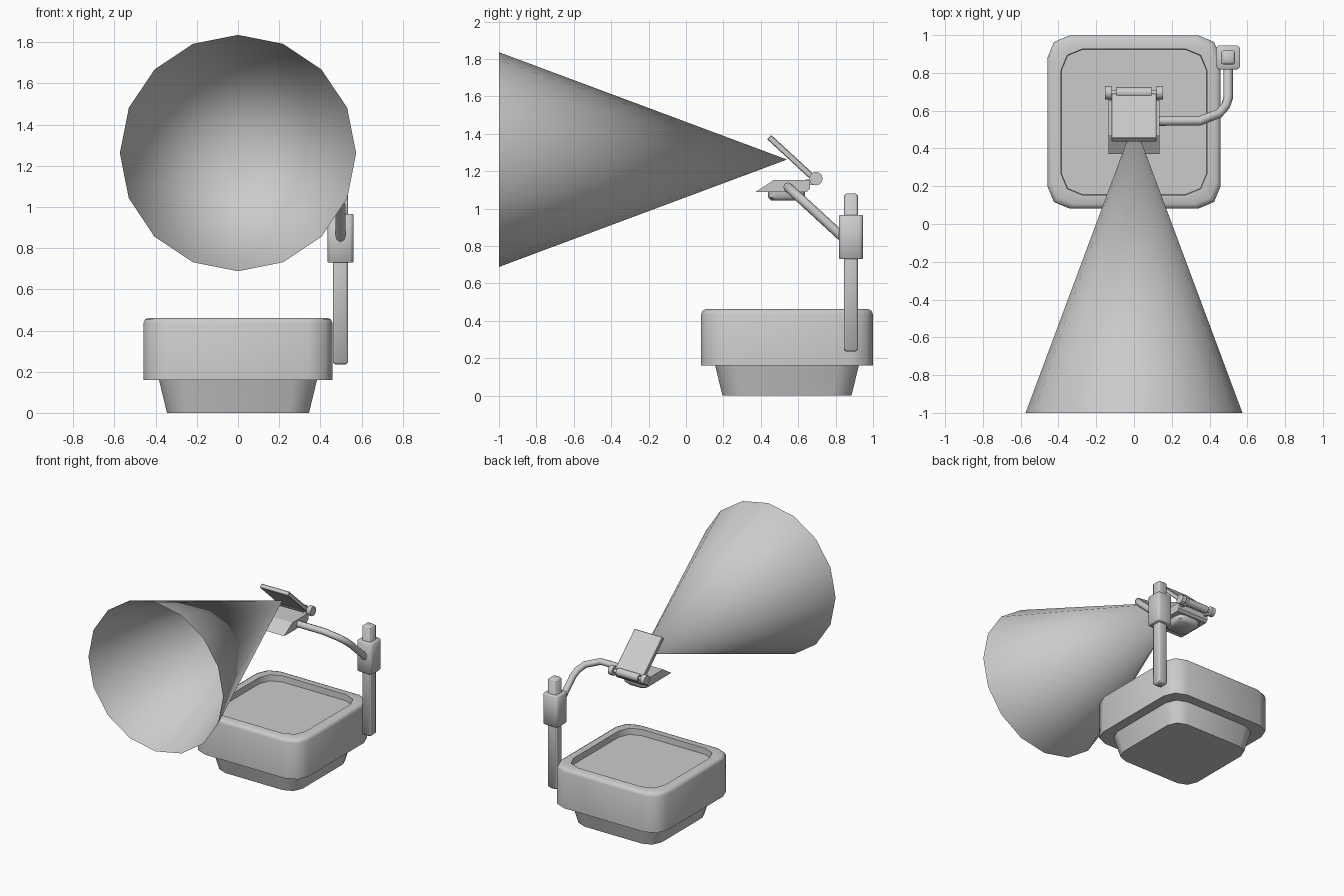
import bpy, bmesh, math
from mathutils import Matrix, Vector

cube = bpy.data.objects.get("Cube")
if cube:
    bpy.data.objects.remove(cube, do_unlink=True)

GREY = (0.6, 0.6, 0.6, 1.0)
grey = bpy.data.materials.new("plain grey")
grey.use_nodes = True
grey.diffuse_color = GREY
grey.node_tree.nodes["Principled BSDF"].inputs["Base Color"].default_value = GREY


def finish(name, bm, angle=50):
    """Turn a bmesh into a shaded, coloured object."""
    bmesh.ops.remove_doubles(bm, verts=bm.verts, dist=1e-5)
    bmesh.ops.recalc_face_normals(bm, faces=bm.faces)
    mesh = bpy.data.meshes.new(name)
    bm.to_mesh(mesh)
    bm.free()
    mesh.materials.append(grey)
    mesh.shade_smooth()
    mesh.set_sharp_from_angle(angle=math.radians(angle))
    obj = bpy.data.objects.new(name, mesh)
    bpy.context.collection.objects.link(obj)
    return obj


def rounded_square(half, radius, segs):
    """Corner points of a square with rounded corners."""
    pts = []
    for q in range(4):
        a0 = q * math.pi / 2
        sx, sy = ((1, 1), (-1, 1), (-1, -1), (1, -1))[q]
        for i in range(segs + 1):
            a = a0 + i * math.pi / 2 / segs
            pts.append((sx * (half - radius) + radius * math.cos(a),
                        sy * (half - radius) + radius * math.sin(a)))
    return pts


def stack(name, centre, rings, segs=2):
    """Loft rounded squares, each given as (half width, corner radius, z)."""
    bm = bmesh.new()
    loops = [[bm.verts.new((centre[0] + x, centre[1] + y, z))
              for x, y in rounded_square(h, r, segs)] for h, r, z in rings]
    n = len(loops[0])
    for a, b in zip(loops, loops[1:]):
        for i in range(n):
            j = (i + 1) % n
            bm.faces.new((a[i], a[j], b[j], b[i]))
    bm.faces.new(loops[0][::-1])
    bm.faces.new(loops[-1])
    return finish(name, bm)


def prism(name, profile, half_width, bevel=0.0):
    """Extrude a (y, z) profile across x."""
    bm = bmesh.new()
    face = bm.faces.new([bm.verts.new((-half_width, y, z)) for y, z in profile])
    new = bmesh.ops.extrude_face_region(bm, geom=[face])["geom"]
    bmesh.ops.translate(bm, vec=(2 * half_width, 0, 0),
                        verts=[v for v in new if isinstance(v, bmesh.types.BMVert)])
    if bevel:
        bmesh.ops.bevel(bm, geom=bm.edges[:], offset=bevel, segments=1, affect='EDGES')
    return finish(name, bm, 30)


def rod(name, x0, x1, y, z, radius):
    """Cylinder lying along x."""
    bm = bmesh.new()
    place = Matrix.Translation(((x0 + x1) / 2, y, z)) @ Matrix.Rotation(math.pi / 2, 4, 'Y')
    bmesh.ops.create_cone(bm, cap_ends=True, segments=12, radius1=radius, radius2=radius,
                          depth=x1 - x0, matrix=place)
    return finish(name, bm, 40)


# Housing with a sunken stage, on a tapered foot
MID = (0, 0.54)
stack("foot", MID, [(0.345, 0.10, 0), (0.385, 0.115, 0.165)])
stack("housing", MID, [(0.459, 0.12, 0.16), (0.459, 0.12, 0.435), (0.452, 0.117, 0.453),
                       (0.435, 0.115, 0.462), (0.387, 0.115, 0.462), (0.385, 0.115, 0.415)])

# Upright post and its sliding collar
POST = (0.498, 0.882)
stack("post", POST, [(0.026, 0.008, 0.235), (0.037, 0.011, 0.246),
                     (0.037, 0.011, 1.07), (0.026, 0.008, 1.08)])
stack("collar", POST, [(0.060, 0.018, 0.73), (0.064, 0.02, 0.734),
                       (0.064, 0.02, 0.961), (0.060, 0.018, 0.965)])

# Bent arm from collar to head
path = [(0.498, 0.85, 0.835), (0.498, 0.665, 1.005), (0.485, 0.625, 1.042),
        (0.45, 0.585, 1.078), (0.345, 0.545, 1.115), (0.08, 0.545, 1.115)]
curve = bpy.data.curves.new("arm", 'CURVE')
curve.dimensions = '3D'
curve.bevel_depth = 0.025
curve.bevel_resolution = 2
curve.use_fill_caps = True
spline = curve.splines.new('POLY')
spline.points.add(len(path) - 1)
for point, co in zip(spline.points, path):
    point.co = (*co, 1)
spline.use_smooth = True
curve.materials.append(grey)
bpy.context.collection.objects.link(bpy.data.objects.new("arm", curve))

# Projection head with a sloping front, and the lens below
prism("head", [(0.37, 1.088), (0.47, 1.153), (0.655, 1.153), (0.663, 1.145),
               (0.663, 1.105), (0.645, 1.088)], 0.134)
stack("lens", (0, 0.537), [(0.08, 0.035, 1.043), (0.099, 0.045, 1.06), (0.099, 0.045, 1.095)])

# Tilted mirror plate on its hinge
low, high = Vector((0.68, 1.165)), Vector((0.445, 1.382))
side = Vector((-(high - low).y, (high - low).x)).normalized() * 0.016
prism("mirror_plate", [low + side, high + side, high - side, low - side], 0.12, 0.004)
HINGE = (0.695, 1.16)
rod("hinge_barrel", -0.092, 0.092, *HINGE, 0.029)
rod("hinge_pin", -0.13, 0.13, *HINGE, 0.014)
for label, s in (("left", 1), ("right", -1)):
    xs = sorted((s * 0.12, s * 0.154))
    rod(label + "_hinge_knob", *xs, *HINGE, 0.036)
    # Lug joining the pin to the head
    lug = sorted((s * 0.096, s * 0.118))
    bm = bmesh.new()
    bmesh.ops.create_cube(bm, size=1, matrix=Matrix.LocRotScale(
        Vector((sum(lug) / 2, 0.665, 1.14)), None, Vector((lug[1] - lug[0], 0.05, 0.03))))
    finish(label + "_hinge_lug", bm)

# Open cone of light thrown forward from the mirror
bm = bmesh.new()
bmesh.ops.create_cone(bm, cap_ends=False, segments=16, radius1=0.574, radius2=0, depth=1.54,
                      matrix=Matrix.Translation((0, -0.23, 1.262))
                      @ Matrix.Rotation(-math.pi / 2, 4, 'X'))
finish("light_cone", bm)
